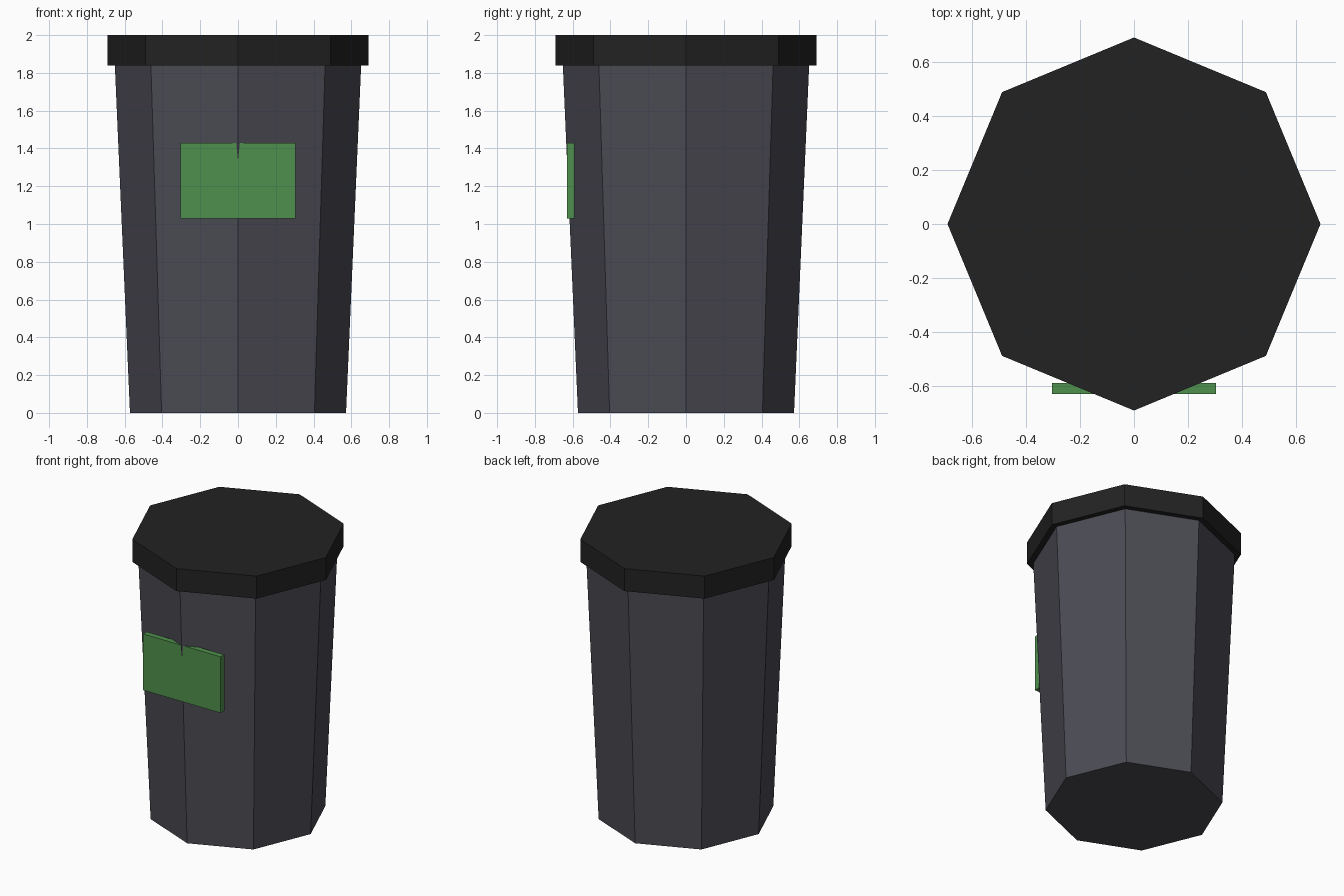
import bpy
import math

if "Cube" in bpy.data.objects:
    bpy.data.objects.remove(bpy.data.objects["Cube"])


def material(name, color):
    m = bpy.data.materials.new(name)
    m.diffuse_color = (*color, 1)
    m.use_nodes = True
    m.node_tree.nodes["Principled BSDF"].inputs["Base Color"].default_value = m.diffuse_color
    return m


def octagon(name, r_bottom, r_top, z0, z1, mat):
    # eight-sided frustum with corners on the axes
    bpy.ops.mesh.primitive_cone_add(vertices=8, radius1=r_bottom, radius2=r_top,
                                    depth=z1 - z0, location=(0, 0, (z0 + z1) / 2))
    ob = bpy.context.object
    ob.name = name
    ob.data.materials.append(mat)
    return ob


grey = material("bin grey", (0.07, 0.07, 0.088))
black = material("lid black", (0.016, 0.016, 0.016))
green = material("label green", (0.08, 0.28, 0.075))

# Tapered body and overhanging lid
octagon("bin_body", 0.572, 0.652, 0, 1.84, grey)
octagon("bin_lid", 0.692, 0.692, 1.84, 2.0, black)

# Label plate across the front corner
bpy.ops.mesh.primitive_cube_add(size=1, location=(0, -0.61, 1.23))
label = bpy.context.object
label.name = "front_label"
label.scale = (0.61, 0.04, 0.4)
bpy.ops.object.transform_apply(location=False, rotation=False, scale=True)
label.data.materials.append(green)
